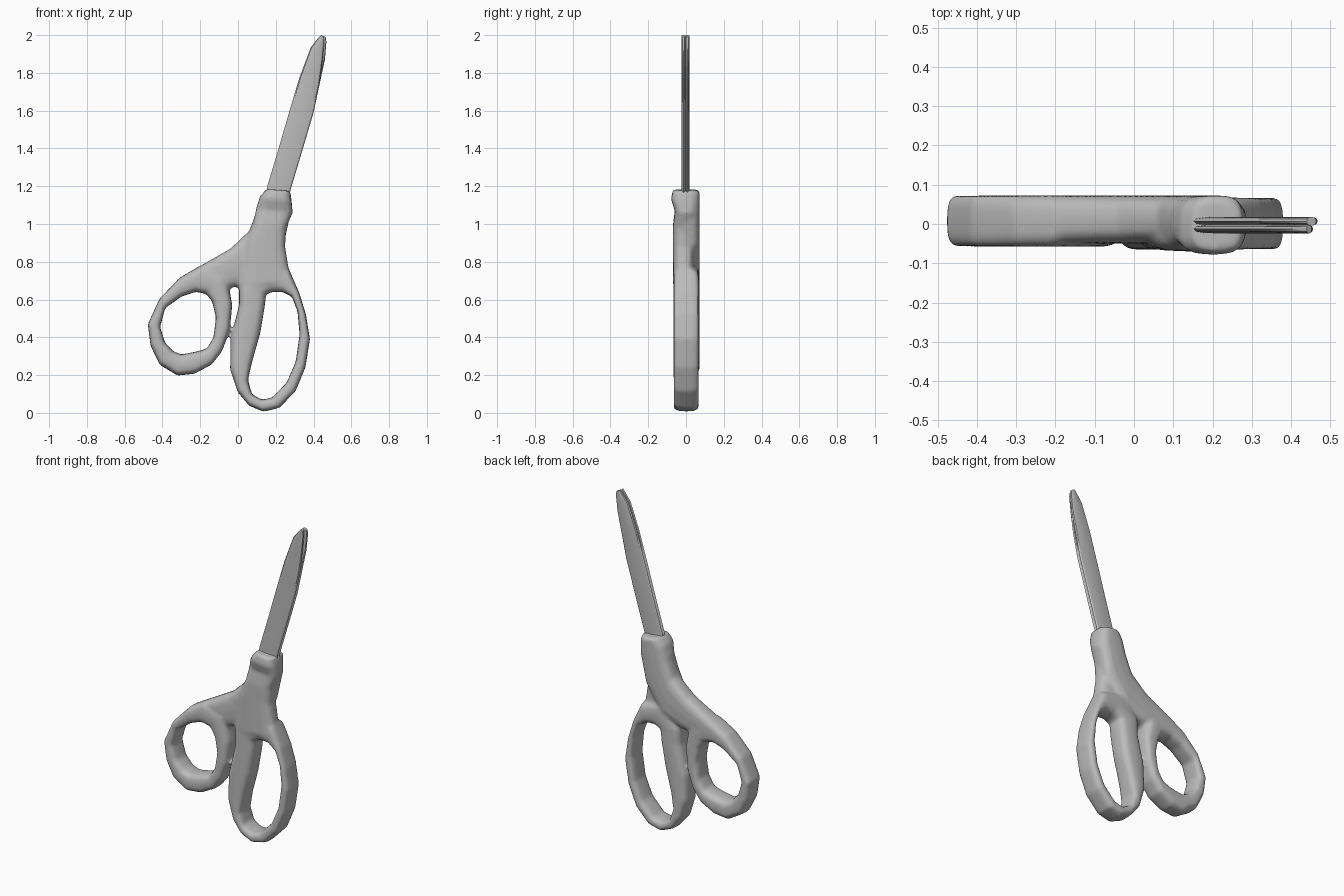
import bpy, bmesh
from math import cos, sin, pi, copysign
from mathutils import Vector

cube = bpy.data.objects.get("Cube")
if cube:
    bpy.data.objects.remove(cube)

grey = bpy.data.materials.new("plain grey")
grey.use_nodes = True
colour = (0.5, 0.5, 0.5, 1)
grey.diffuse_color = colour
grey.node_tree.nodes["Principled BSDF"].inputs["Base Color"].default_value = colour


def loft(bm, rows, front, back, power=0.65, closed=False, sides=16):
    """Skin rounded sections spanning edge pairs (x1, z1, x2, z2), between two depths."""
    rings = []
    for i, (x1, z1, x2, z2, *depth) in enumerate(rows):
        f, b = depth or (front, back)
        ring = []
        for k in range(sides):
            a = 2 * pi * k / sides
            u = copysign(abs(cos(a)) ** power, cos(a)) / 2 + 0.5
            v = copysign(abs(sin(a)) ** power, sin(a)) / 2 + 0.5
            ring.append(bm.verts.new((x1 + (x2 - x1) * u, f + (b - f) * v, z1 + (z2 - z1) * u)))
        rings.append(ring)
    pairs = list(zip(rings, rings[1:]))
    if closed:
        pairs.append((rings[-1], rings[0]))
    else:
        bm.faces.new(rings[0])
        bm.faces.new(rings[-1])
    for r, s in pairs:
        for k in range(sides):
            n = (k + 1) % sides
            bm.faces.new((r[k], r[n], s[n], s[k]))


def finish(bm, name):
    bmesh.ops.recalc_face_normals(bm, faces=bm.faces)
    mesh = bpy.data.meshes.new(name)
    bm.to_mesh(mesh)
    bm.free()
    mesh.materials.append(grey)
    obj = bpy.data.objects.new(name, mesh)
    bpy.context.collection.objects.link(obj)
    for p in mesh.polygons:
        p.use_smooth = True
    return obj


handles = bmesh.new()

# Small thumb loop: outer edge, inner edge
loft(handles, [
    (-.31, .715, -.30, .615), (-.415, .605, -.385, .555), (-.478, .47, -.412, .455),
    (-.463, .355, -.385, .37), (-.415, .255, -.34, .325), (-.32, .197, -.30, .31),
    (-.23, .207, -.22, .325), (-.14, .255, -.165, .34), (-.085, .325, -.13, .40),
    (-.045, .43, -.117, .505), (-.03, .57, -.137, .59), (-.06, .74, -.17, .63),
    (-.20, .78, -.225, .64)], -.058, .073, closed=True)

# Large finger loop
loft(handles, [
    (.005, .67, .15, .63), (.005, .57, .14, .55), (-.04, .39, .118, .42),
    (-.042, .23, .075, .27), (-.002, .11, .053, .175), (.06, .037, .073, .10),
    (.135, .006, .125, .07), (.22, .027, .18, .08), (.305, .115, .257, .16),
    (.357, .24, .305, .27), (.381, .39, .326, .415), (.36, .52, .315, .537),
    (.325, .635, .285, .615), (.27, .76, .235, .64), (.12, .80, .185, .64)],
    -.066, .068, closed=True)

# Front shank rising to the collar
loft(handles, [
    (.0, .67, .295, .70), (.02, .78, .268, .77), (.035, .90, .25, .88),
    (.08, 1.0, .255, .98), (.095, 1.08, .29, 1.06, -.06, .06),
    (.115, 1.145, .285, 1.12, -.08, .07), (.15, 1.185, .277, 1.175, -.07, .06)],
    -.07, .045)

# Rear shank crossing diagonally to the collar
loft(handles, [
    (-.26, .745, -.24, .64), (-.18, .79, -.17, .64), (-.04, .87, -.02, .665),
    (.06, .965, .12, .70), (.095, 1.06, .24, .88), (.12, 1.145, .28, 1.06),
    (.15, 1.18, .277, 1.16)], -.05, .073)

grips = finish(handles, "handles")
fuse = grips.modifiers.new("fuse", "REMESH")
fuse.mode = 'VOXEL'
fuse.voxel_size = 0.01
fuse.use_smooth_shade = True
soft = grips.modifiers.new("soften", "SMOOTH")
soft.factor = 0.5
soft.iterations = 5

# Two closed blades, back one reaching slightly further
for name, front, back, tip in (("front_blade", -.024, -.002, 0), ("rear_blade", -.004, .018, .012)):
    bm = bmesh.new()
    loft(bm, [
        (.14, 1.10, .265, 1.10), (.155, 1.20, .278, 1.18), (.215, 1.40, .338, 1.38),
        (.27, 1.59, .40, 1.59), (.325, 1.775, .432, 1.74), (.385, 1.935, .448 + tip, 1.87),
        (.425, 1.985, .456 + tip, 1.965), (.44, 2.0, .452 + tip, 1.99)],
        front, back, power=0.8, sides=12)
    blade = finish(bm, name)
    bpy.context.view_layer.objects.active = blade
    blade.select_set(True)
    bpy.ops.object.shade_smooth_by_angle()
    blade.select_set(False)
